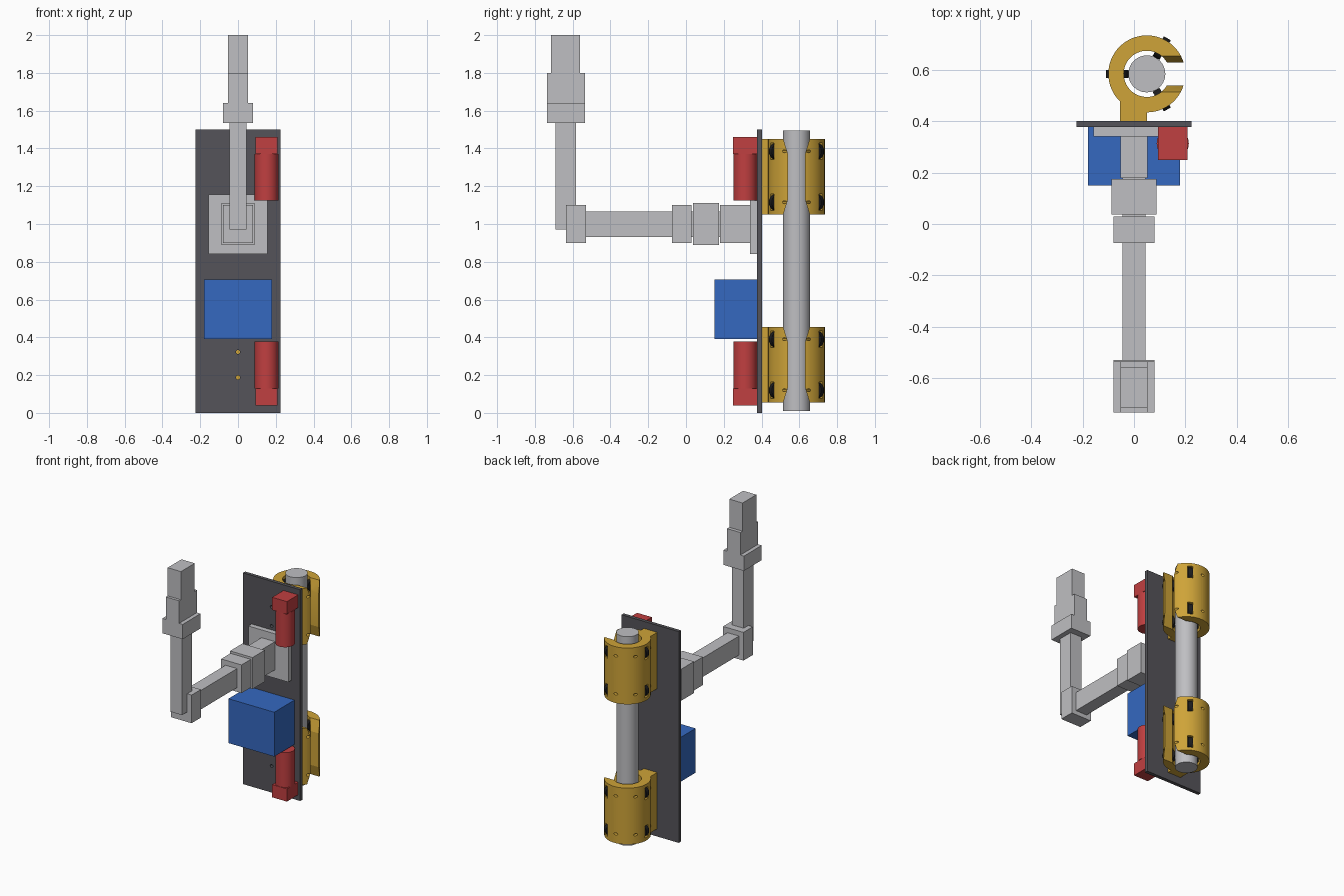
import bpy, bmesh, math
from mathutils import Matrix, Vector

cube = bpy.data.objects.get("Cube")
if cube:
    bpy.data.objects.remove(cube, do_unlink=True)


def material(name, rgb):
    m = bpy.data.materials.new(name)
    m.use_nodes = True
    m.diffuse_color = (*rgb, 1)
    bsdf = next(n for n in m.node_tree.nodes if n.type == 'BSDF_PRINCIPLED')
    bsdf.inputs["Base Color"].default_value = (*rgb, 1)
    return m


GREY = material("light grey", (0.52, 0.52, 0.54))
DARK = material("dark grey", (0.09, 0.088, 0.1))
GOLD = material("gold", (0.62, 0.37, 0.04))
RED = material("red", (0.53, 0.05, 0.052))
BLUE = material("blue", (0.035, 0.14, 0.53))
BLACK = material("black", (0.012, 0.012, 0.013))


def finish(name, bm, mat):
    bmesh.ops.recalc_face_normals(bm, faces=bm.faces[:])
    mesh = bpy.data.meshes.new(name)
    bm.to_mesh(mesh)
    bm.free()
    mesh.materials.append(mat)
    obj = bpy.data.objects.new(name, mesh)
    bpy.context.collection.objects.link(obj)
    return obj


def box(name, x, y, z, mat, turn=None):
    """Box from its (low, high) range on each axis, optionally transformed."""
    bm = bmesh.new()
    size = Matrix.Diagonal((x[1] - x[0], y[1] - y[0], z[1] - z[0], 1))
    mid = Matrix.Translation([(a + b) / 2 for a, b in (x, y, z)])
    bmesh.ops.create_cube(bm, size=1, matrix=(turn or Matrix()) @ mid @ size)
    return finish(name, bm, mat)


def cylinder(name, centre, r, length, mat, turn=None, sides=48):
    bm = bmesh.new()
    m = Matrix.Translation(centre) @ (turn or Matrix())
    bmesh.ops.create_cone(bm, cap_ends=True, segments=sides, radius1=r,
                          radius2=r, depth=length, matrix=m)
    return smooth(finish(name, bm, mat))


def select(obj):
    bpy.ops.object.select_all(action='DESELECT')
    obj.select_set(True)
    bpy.context.view_layer.objects.active = obj


def smooth(obj):
    select(obj)
    bpy.ops.object.shade_smooth_by_angle(angle=math.radians(30))
    return obj


def boolean(obj, tool, operation='DIFFERENCE'):
    select(obj)
    mod = obj.modifiers.new("cut", 'BOOLEAN')
    mod.operation, mod.object, mod.solver = operation, tool, 'EXACT'
    bpy.ops.object.modifier_apply(modifier=mod.name)
    bpy.data.objects.remove(tool, do_unlink=True)


LIE_Y = Matrix.Rotation(math.pi / 2, 4, 'X')
PX, PY = 0.05, 0.585            # pole axis
CLAMPS = {"lower": 0.255, "upper": 1.25}

# Back plate with bolt holes
plate = box("back_plate", (-0.225, 0.225), (0.377, 0.402), (0, 1.5), DARK)
for cz in CLAMPS.values():
    for dz in (-0.067, 0.067):
        boolean(plate, cylinder("hole", (0, 0.39, cz + dz), 0.011, 0.1, DARK, LIE_Y, 16))

# Pole
cylinder("pole", (PX, PY, 0.752), 0.072, 1.484, GREY)

# Control box
box("control_box", (-0.18, 0.18), (0.15, 0.377), (0.39, 0.705), BLUE)

# Motors: a square gearbox on a round body
for name, head, body in (("lower", (0.04, 0.13), (0.13, 0.377)),
                         ("upper", (1.37, 1.46), (1.125, 1.37))):
    box(name + "_motor_gearbox", (0.093, 0.209), (0.25, 0.377), head, RED)
    cylinder(name + "_motor_body", (0.151, 0.3135, sum(body) / 2), 0.0625,
             body[1] - body[0], RED)

# Jointed arm: half width, y range, z range
ARM = (
    ("arm_mount", 0.157, (0.34, 0.377), (0.84, 1.155)),
    ("arm_base", 0.053, (0.18, 0.34), (0.9, 1.1)),
    ("shoulder_joint", 0.088, (0.037, 0.175), (0.888, 1.112)),
    ("shoulder_collar", 0.08, (-0.075, 0.03), (0.9, 1.1)),
    ("forward_link", 0.045, (-0.53, -0.075), (0.93, 1.065)),
    ("elbow_joint", 0.08, (-0.635, -0.53), (0.9, 1.1)),
    ("upright_link", 0.045, (-0.692, -0.583), (0.97, 1.535)),
    ("wrist_joint", 0.08, (-0.735, -0.535), (1.535, 1.64)),
    ("wrist_block", 0.052, (-0.735, -0.535), (1.64, 1.8)),
    ("gripper_block", 0.052, (-0.715, -0.56), (1.8, 2.0)),
)
for name, half, y, z in ARM:
    box(name, (-half, half), y, z, GREY)
# Thin spacers that close the shoulder gaps
box("shoulder_core", (-0.045, 0.045), (0.02, 0.19), (0.93, 1.065), GREY)


def flared_slot(cz):
    """Prism along x, wider at its top and bottom."""
    bm = bmesh.new()
    outline = [(0.07, 0.22), (0.07, 0.2), (0.045, 0.12)]
    side = outline + [(w, -h) for w, h in reversed(outline)]
    loop = side + [(-w, h) for w, h in reversed(side)]
    face = bm.faces.new([bm.verts.new((PX, PY + w, cz + h)) for w, h in loop])
    ext = bmesh.ops.extrude_face_region(bm, geom=[face])
    bmesh.ops.translate(bm, vec=Vector((0.25, 0, 0)),
                        verts=[v for v in ext["geom"] if isinstance(v, bmesh.types.BMVert)])
    return finish("slot", bm, GOLD)


# Clamps: C-shaped ring on a stem, with three pairs of rollers
for name, cz in CLAMPS.items():
    clamp = cylinder(name + "_clamp", (PX, PY, cz), 0.15, 0.4, GOLD, sides=64)
    boolean(clamp, box("stem", (-0.055, 0.05), (0.402, 0.55), (cz - 0.2, cz + 0.2), GOLD),
            'UNION')
    boolean(clamp, cylinder("bore", (PX, PY, cz), 0.09, 0.6, GOLD, sides=64))
    boolean(clamp, flared_slot(cz))
    for deg in (60, 180, 300):
        for level, dz in (("low", -0.135), ("high", 0.135)):
            turn = Matrix.Rotation(math.radians(deg), 4, 'Z')
            place = Matrix.Translation((PX, PY, cz + dz)) @ turn
            # Roller window and axle hole
            boolean(clamp, box("window", (0.07, 0.18), (-0.017, 0.017),
                               (-0.043, 0.043), GOLD, place))
            boolean(clamp, cylinder("axle_hole", place @ Vector((0.122, 0, 0)),
                                    0.008, 0.26, GOLD, turn @ LIE_Y, 16))
            cylinder(f"{name}_{level}_roller_{deg}", place @ Vector((0.116, 0, 0)),
                     0.044, 0.031, BLACK, turn @ LIE_Y, 32)
    smooth(clamp)
